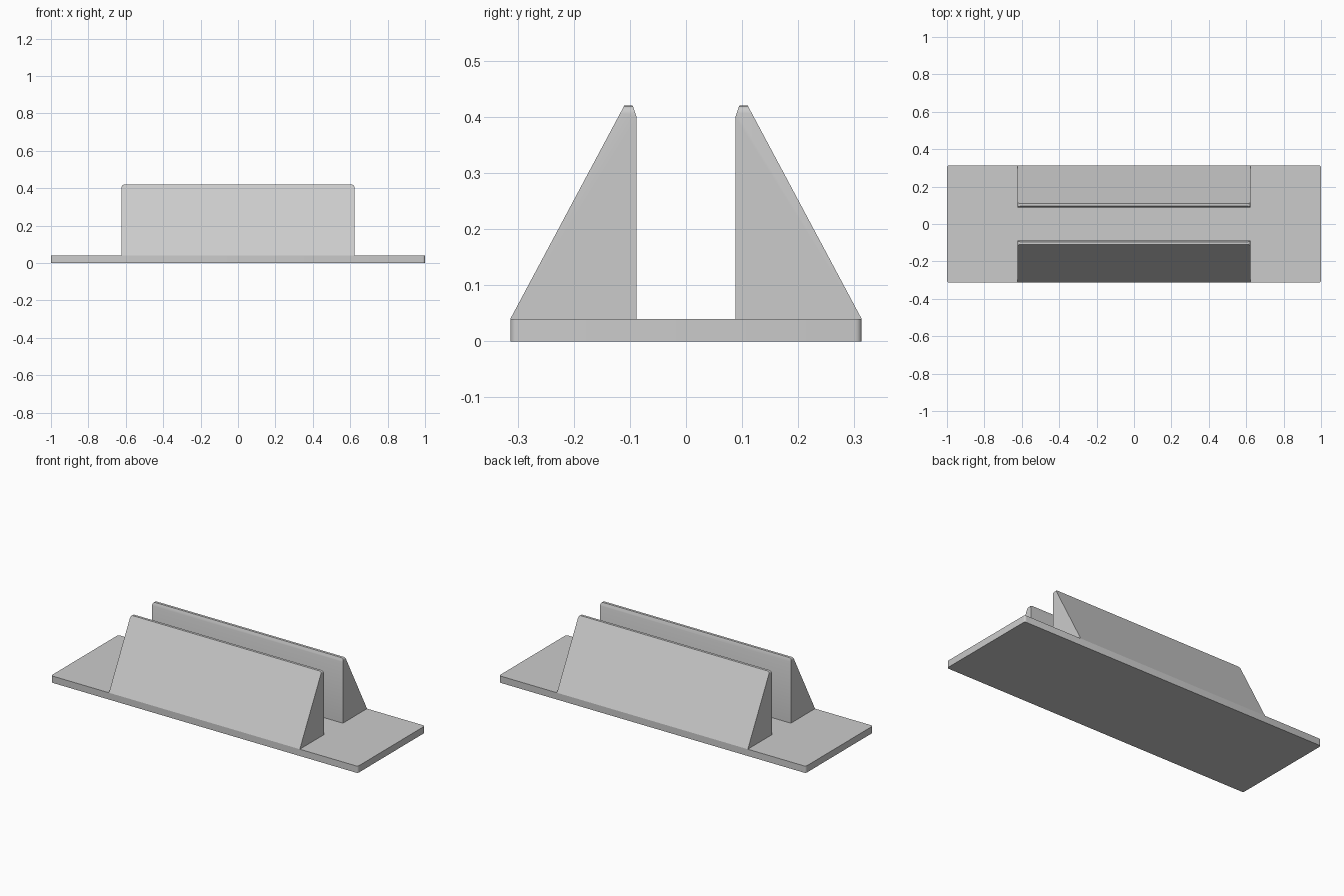
import bpy, bmesh, math
from mathutils import Vector

cube = bpy.data.objects.get("Cube")
if cube:
    bpy.data.objects.remove(cube, do_unlink=True)

grey = bpy.data.materials.new("light_grey")
grey.use_nodes = True
colour = (0.6, 0.6, 0.6, 1)
grey.diffuse_color = colour
grey.node_tree.nodes["Principled BSDF"].inputs["Base Color"].default_value = colour

BASE_H, TOP = 0.04, 0.42
HALF_Y, INNER_Y, HALF_X = 0.313, 0.088, 0.622


def corner(cx, cy, r, start, steps=4):
    """Quarter arc of 2D points around (cx, cy)."""
    angles = [start + math.pi / 2 * i / steps for i in range(steps + 1)]
    return [(cx + r * math.cos(a), cy + r * math.sin(a)) for a in angles]


def prism(points, depth):
    """Closed bmesh prism from 3D outline points."""
    bm = bmesh.new()
    face = bm.faces.new([bm.verts.new(p) for p in points])
    ext = bmesh.ops.extrude_face_region(bm, geom=[face])
    verts = [g for g in ext["geom"] if isinstance(g, bmesh.types.BMVert)]
    bmesh.ops.translate(bm, vec=depth, verts=verts)
    return bm


def finish(bm, name):
    bmesh.ops.recalc_face_normals(bm, faces=bm.faces[:])
    mesh = bpy.data.meshes.new(name)
    bm.to_mesh(mesh)
    bm.free()
    mesh.materials.append(grey)
    obj = bpy.data.objects.new(name, mesh)
    bpy.context.collection.objects.link(obj)
    bpy.ops.object.select_all(action='DESELECT')
    obj.select_set(True)
    bpy.context.view_layer.objects.active = obj
    bpy.ops.object.shade_smooth_by_angle(angle=math.radians(25))


# Base plate with slightly rounded upright corners
R = 0.012
outline = []
for i, (sx, sy) in enumerate([(1, 1), (-1, 1), (-1, -1), (1, -1)]):
    outline += corner(sx * (1 - R), sy * (HALF_Y - R), R, i * math.pi / 2)
finish(prism([(x, y, 0) for x, y in outline], (0, 0, BASE_H)), "base_plate")

# Two sloping walls facing each other across the slot
RW = 0.014
wall = [(-HALF_X, BASE_H), (HALF_X, BASE_H)]
wall += corner(HALF_X - RW, TOP - RW, RW, 0)
wall += corner(-HALF_X + RW, TOP - RW, RW, math.pi / 2)

for name, s in (("front_wall", -1), ("back_wall", 1)):
    bm = prism([(x, s * INNER_Y, z) for x, z in wall], (0, s * (HALF_Y - INNER_Y), 0))
    # Outer slope, then the small chamfer on the inner top edge
    cuts = [((HALF_Y, BASE_H), (0.11, TOP), 1), ((INNER_Y, 0.40), (0.095, TOP), -1)]
    for (y0, z0), (y1, z1), side in cuts:
        normal = Vector((0, s * side * abs(z1 - z0), abs(y1 - y0)))
        geom = bm.verts[:] + bm.edges[:] + bm.faces[:]
        cut = bmesh.ops.bisect_plane(bm, geom=geom, dist=1e-6, plane_co=(0, s * y0, z0),
                                     plane_no=normal, clear_outer=True)
        edges = [e for e in bm.edges if e.is_boundary]
        bmesh.ops.holes_fill(bm, edges=edges, sides=0)
    finish(bm, name)
